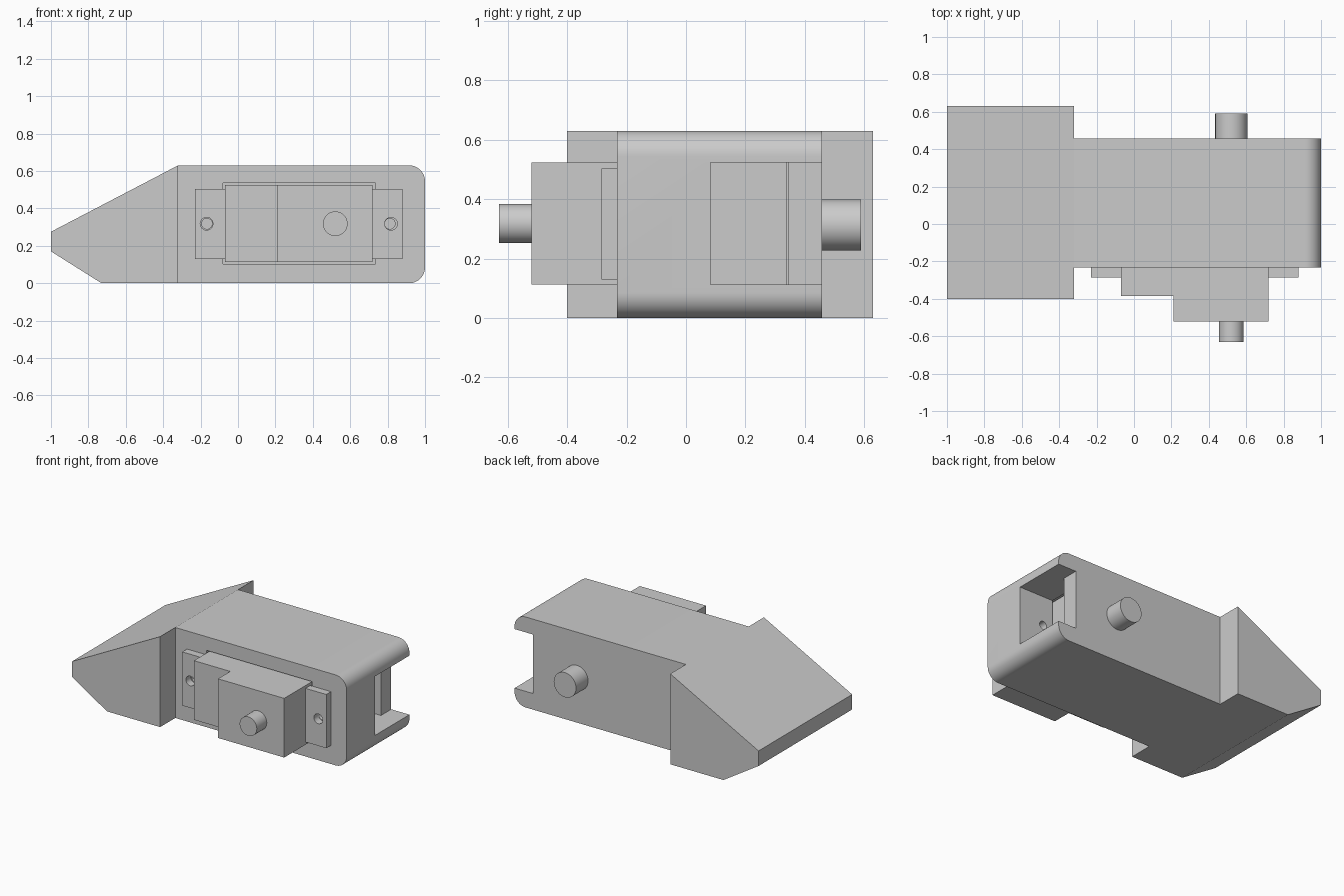
import bpy, bmesh, math
from mathutils import Vector

if "Cube" in bpy.data.objects:
    bpy.data.objects.remove(bpy.data.objects["Cube"])


def prism(name, pts, lo, hi, axis):
    """Extrude an outline: axis 'y' takes (x, z) points, axis 'z' takes (x, y)."""
    bm = bmesh.new()
    place = (lambda p: (p[0], lo, p[1])) if axis == 'y' else (lambda p: (p[0], p[1], lo))
    face = bm.faces.new([bm.verts.new(place(p)) for p in pts])
    new = bmesh.ops.extrude_face_region(bm, geom=[face])['geom']
    step = Vector((0, hi - lo, 0)) if axis == 'y' else Vector((0, 0, hi - lo))
    bmesh.ops.translate(bm, vec=step, verts=[g for g in new if isinstance(g, bmesh.types.BMVert)])
    bmesh.ops.recalc_face_normals(bm, faces=bm.faces)
    mesh = bpy.data.meshes.new(name)
    bm.to_mesh(mesh)
    bm.free()
    ob = bpy.data.objects.new(name, mesh)
    bpy.context.collection.objects.link(ob)
    return ob


def box(name, x0, x1, y0, y1, z0, z1):
    return prism(name, [(x0, z0), (x1, z0), (x1, z1), (x0, z1)], y0, y1, 'y')


def rod(name, x, z, r, y0, y1, n=48):
    ring = [(x + r * math.cos(2 * math.pi * i / n), z + r * math.sin(2 * math.pi * i / n))
            for i in range(n)]
    return prism(name, ring, y0, y1, 'y')


def select(ob):
    bpy.ops.object.select_all(action='DESELECT')
    ob.select_set(True)
    bpy.context.view_layer.objects.active = ob


def cut(ob, cutters):
    select(ob)
    for c in cutters:
        c.hide_render = True
        m = ob.modifiers.new('cut', 'BOOLEAN')
        m.operation, m.solver, m.object = 'DIFFERENCE', 'EXACT', c
        bpy.ops.object.modifier_apply(modifier=m.name)
        bpy.data.objects.remove(c)


def smooth(ob):
    select(ob)
    bpy.ops.object.shade_smooth_by_angle(angle=math.radians(30))


H, ZC = 0.63, 0.318          # overall height, centre line
FRONT, BACK = -0.233, 0.458  # housing walls
MID = 0.325                  # servo centre in x

# Wide tapered tip
prism('tapered_tip', [(-1, 0.17), (-0.73, 0), (-0.32, 0), (-0.32, H), (-1, 0.275)],
      -0.40, 0.63, 'y')

# Housing with a rounded far end
r = 0.085
outline = [(-0.32, H), (-0.32, 0)]
for cz, start in ((r, -90), (H - r, 0)):
    for i in range(13):
        a = math.radians(start + 90 * i / 12)
        outline.append((1 - r + r * math.cos(a), cz + r * math.sin(a)))
housing = prism('housing', outline, FRONT, BACK, 'y')

# Servo cavity, L-shaped cable slot, screw holes
cavity = box('cavity_cutter', -0.08, 0.735, -0.4, 0.345, 0.102, 0.535)
slot = prism('slot_cutter', [(0.70, 0.082), (1.1, 0.082), (1.1, 0.6), (0.86, 0.6),
                             (0.86, 0.345), (0.70, 0.345)], 0.112, 0.523, 'z')
holes = [rod('hole_cutter', x, ZC, 0.028, -0.4, y, 24) for x, y in ((-0.166, 0.08), (0.812, 0.2))]
cut(housing, [cavity, slot] + holes)
smooth(housing)

# Stepped servo case
prism('servo_case', [(-0.07, 0.34), (-0.07, -0.385), (0.21, -0.385), (0.21, -0.52),
                     (0.72, -0.52), (0.72, 0.34)], 0.112, 0.524, 'z')

# Mounting tabs either side of the case
for side, name in ((-1, 'left_tab'), (1, 'right_tab')):
    x0, x1 = sorted((MID + side * 0.395, MID + side * 0.555))
    tab = box(name, x0, x1, -0.285, FRONT, 0.13, 0.504)
    cut(tab, [rod('tab_hole_cutter', MID + side * 0.493, ZC, 0.034, -0.4, 0, 24)])
    smooth(tab)

# Servo shaft and opposite pivot pin
smooth(rod('servo_shaft', 0.52, ZC, 0.066, -0.63, -0.52))
smooth(rod('pivot_pin', 0.52, 0.313, 0.086, BACK, 0.59))
